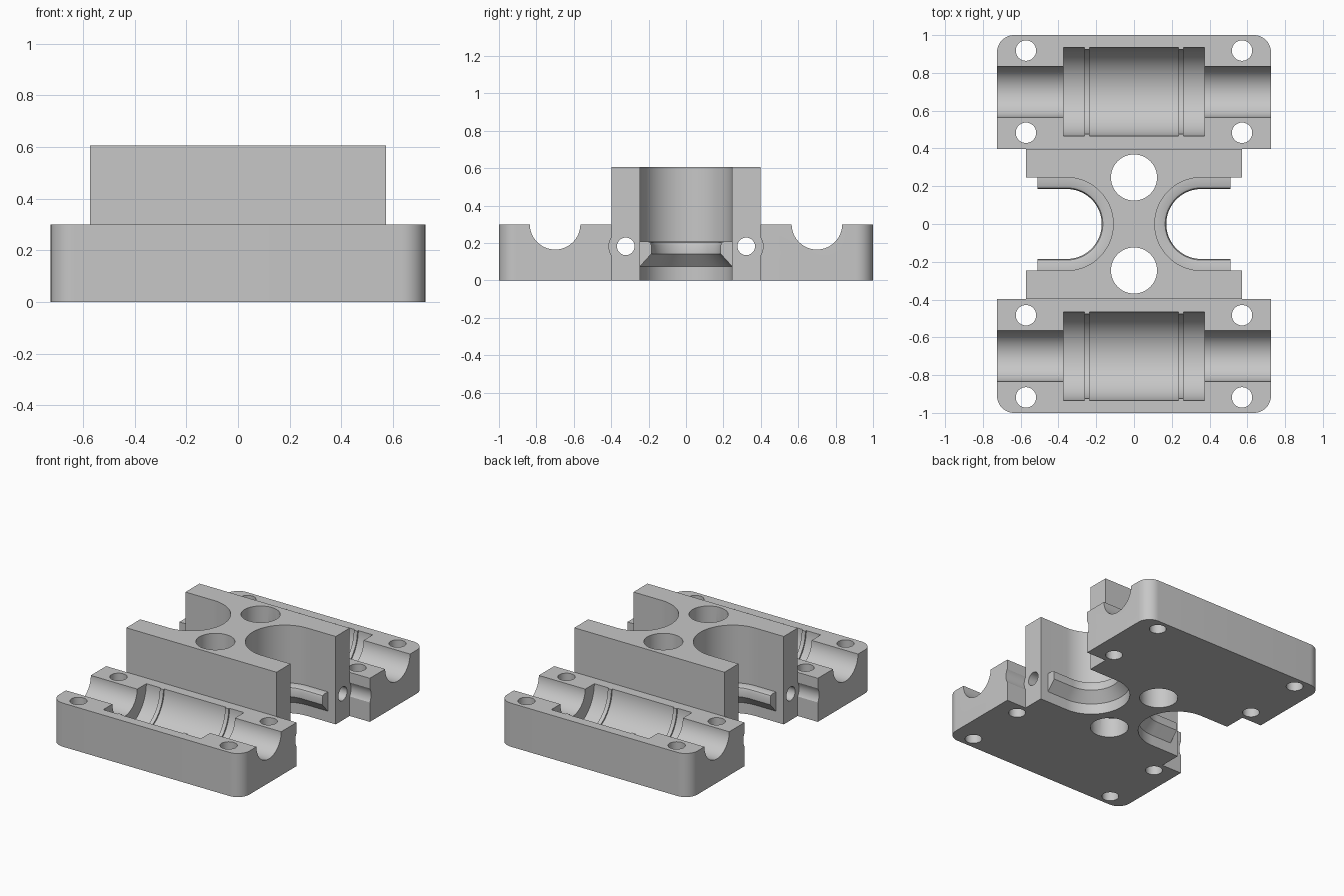
import bpy, bmesh
from math import sin, cos, pi, radians

cube = bpy.data.objects.get("Cube")
if cube:
    bpy.data.objects.remove(cube, do_unlink=True)

metal = bpy.data.materials.new("plain_grey")
metal.use_nodes = True
GREY = (0.57, 0.57, 0.57, 1)
metal.diffuse_color = GREY
metal.node_tree.nodes["Principled BSDF"].inputs["Base Color"].default_value = GREY


def loft(name, rings):
    """Closed solid skinned through rings of equal point count."""
    bm = bmesh.new()
    loops = [[bm.verts.new(p) for p in ring] for ring in rings]
    n = len(loops[0])
    for a, b in zip(loops, loops[1:]):
        for i in range(n):
            j = (i + 1) % n
            bm.faces.new((a[i], a[j], b[j], b[i]))
    bm.faces.new(loops[0])
    bm.faces.new(loops[-1])
    bmesh.ops.recalc_face_normals(bm, faces=bm.faces)
    mesh = bpy.data.meshes.new(name)
    bm.to_mesh(mesh)
    bm.free()
    mesh.materials.append(metal)
    obj = bpy.data.objects.new(name, mesh)
    bpy.context.collection.objects.link(obj)
    return obj


def arc(cx, cy, r, start, end, n):
    angles = [radians(start + (end - start) * i / n) for i in range(n + 1)]
    return [(cx + r * cos(a), cy + r * sin(a)) for a in angles]


def prism(name, outline, z0, z1):
    return loft(name, [[(x, y, z) for x, y in outline] for z in (z0, z1)])


def box(name, x0, x1, y0, y1, z0, z1):
    return prism(name, [(x0, y0), (x1, y0), (x1, y1), (x0, y1)], z0, z1)


def drill(name, x, y, r):
    return prism(name, arc(x, y, r, 0, 360, 64)[:-1], -0.1, 0.8)


def turned(name, y, z, profile):
    """Solid of revolution about an axis along x; profile is (x, radius)."""
    return loft(name, [[(x, py, pz) for py, pz in arc(y, z, r, 0, 360, 96)[:-1]]
                       for x, r in profile])


# Rounded block of stock
HX, TOP, DECK, R = 0.725, 0.605, 0.30, 0.09
outline = []
for sx, sy, start in ((1, 1, 0), (-1, 1, 90), (-1, -1, 180), (1, -1, 270)):
    outline += arc(sx * (HX - R), sy * (1 - R), R, start, start + 90, 12)
body = prism("carriage_block", outline, 0, TOP)


def cut(cutter):
    cutter.hide_render = True
    mod = body.modifiers.new("cut", 'BOOLEAN')
    mod.operation = 'DIFFERENCE'
    mod.solver = 'EXACT'
    mod.object = cutter
    bpy.context.view_layer.objects.active = body
    bpy.ops.object.modifier_apply(modifier=mod.name)
    bpy.data.objects.remove(cutter, do_unlink=True)


# Lowered decks and narrowed waist
for s in (-1, 1):
    cut(box("deck_cutter", -1, 1, *sorted((s * 0.398, s * 1.2)), DECK, 0.8))
    cut(box("waist_cutter", *sorted((s * 0.572, s * 1)), -0.398, 0.398, -0.1, 0.8))

# U-shaped side slots with an inner lip that stops short of the ends
lip = [(-0.1, 0.246), (0.075, 0.246), (0.142, 0.185), (0.188, 0.185),
       (0.202, 0.191), (0.208, 0.205), (0.208, 0.246), (0.8, 0.246)]
for s in (-1, 1):
    rings = []
    for z, r in lip:
        plan = [(0.65, -r)] + arc(0.356, 0, r, 270, 90, 48) + [(0.65, r)]
        rings.append([(s * x, y, z) for x, y in plan])
    cut(loft("slot_cutter", rings))
    cut(box("lip_end_cutter", *sorted((s * 0.512, s * 0.7)), -0.246, 0.246, -0.1, 0.8))

# Bearing seats: shaft channel, wide pocket and two retaining ribs
half = [(0.235, 0.234), (0.235, 0.224), (0.262, 0.224), (0.262, 0.234),
        (0.372, 0.234), (0.372, 0.135), (0.8, 0.135)]
seat = [(-x, r) for x, r in reversed(half)] + half
for s in (-1, 1):
    cut(turned("bearing_cutter", s * 0.70, DECK, seat))

# Vertical holes, cross holes and their clearance in the deck flanks
for s in (-1, 1):
    cut(drill("main_hole_cutter", 0, s * 0.246, 0.122))
    for x in (-0.572, 0.572):
        for y in (0.483, 0.918):
            cut(drill("bolt_hole_cutter", x, s * y, 0.054))
    cut(turned("cross_hole_cutter", s * 0.322, 0.182, [(-0.9, 0.047), (0.9, 0.047)]))
    for e in (-1, 1):
        cut(turned("clearance_cutter", s * 0.322, 0.182, [(e * 0.572, 0.09), (e * 0.9, 0.09)]))

bpy.ops.object.select_all(action='DESELECT')
body.select_set(True)
bpy.context.view_layer.objects.active = body
bpy.ops.object.shade_smooth_by_angle(angle=radians(30))
